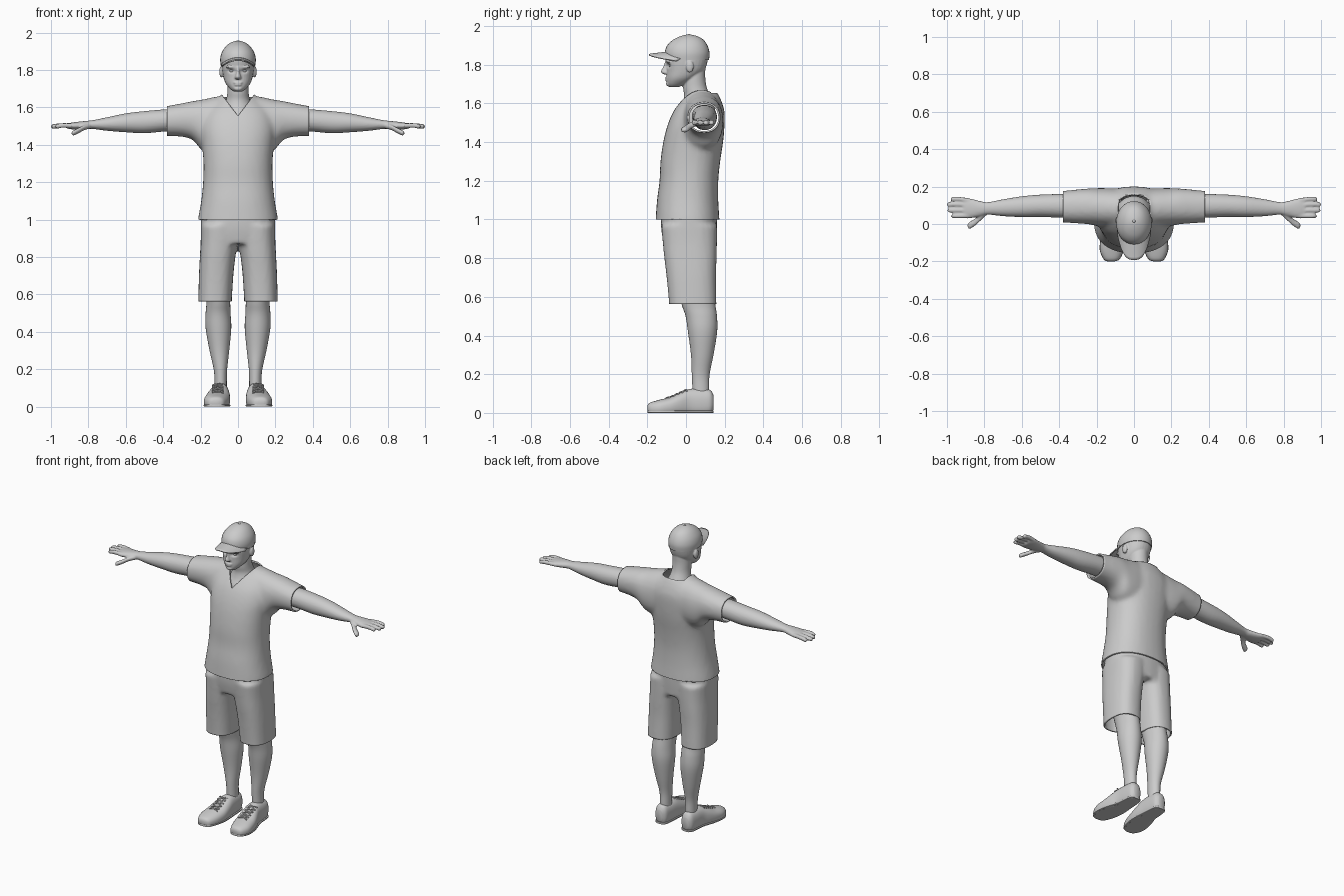
import bpy, bmesh, math

cube = bpy.data.objects.get("Cube")
if cube:
    bpy.data.objects.remove(cube, do_unlink=True)

grey = bpy.data.materials.new("plain grey")
grey.use_nodes = True
grey.diffuse_color = (.6, .6, .6, 1)
grey.node_tree.nodes["Principled BSDF"].inputs["Base Color"].default_value = (.6, .6, .6, 1)


def spline(rows, steps):
    """Smoothly resample rows of numbers."""
    out = []
    for i in range(len(rows) - 1):
        p = [rows[min(max(i + k, 0), len(rows) - 1)] for k in (-1, 0, 1, 2)]
        for s in range(steps):
            t = s / steps
            out.append([b + (c - a) * t / 2 + (a - 2.5 * b + 2 * c - d / 2) * t * t
                        + (1.5 * (b - c) + (d - a) / 2) * t ** 3 for a, b, c, d in zip(*p)])
    return out + [list(rows[-1])]


def loft(bm, axis, rows, power=2.0, side=1, count=32, steps=4):
    """Skin rounded sections: position on axis, then low and high of the other two axes."""
    rings = []
    for pos, a0, a1, b0, b1 in spline(rows, steps):
        ring = []
        for k in range(count):
            t = math.tau * k / count
            c, s = math.cos(t), math.sin(t)
            a = (a0 + a1) / 2 + (a1 - a0) / 2 * math.copysign(abs(c) ** (2 / power), c)
            b = (b0 + b1) / 2 + (b1 - b0) / 2 * math.copysign(abs(s) ** (2 / power), s)
            co = {"x": (pos, a, b), "y": (a, pos, b), "z": (a, b, pos)}[axis]
            ring.append(bm.verts.new((co[0] * side, co[1], co[2])))
        rings.append(ring)
    for r, q in zip(rings, rings[1:]):
        for k in range(count):
            bm.faces.new((r[k], r[k - 1], q[k - 1], q[k]))
    bm.faces.new(rings[0])
    bm.faces.new(rings[-1])


def upright(rows):
    """Symmetric sections: height, half width, front, back."""
    return [(z, -w, w, f, b) for z, w, f, b in rows]


def ball(bm, centre, size):
    x, y, z = centre
    rows = []
    for i in range(9):
        t = math.radians(-84 + 21 * i)
        c, s = math.cos(t), math.sin(t)
        rows.append((z + size[2] * s, x - size[0] * c, x + size[0] * c, y - size[1] * c, y + size[1] * c))
    loft(bm, "z", rows, count=16, steps=1)


def digit(bm, points, ry, rz):
    """Finger along x with a rounded tip."""
    tip = points[-1]
    rows = [(x, y - ry, y + ry, z - rz, z + rz) for x, y, z in points]
    for f in (.7, .15):
        rows.append((tip[0] + rz * (1 - f), tip[1] - ry * f, tip[1] + ry * f, tip[2] - rz * f, tip[2] + rz * f))
    loft(bm, "x", rows, count=12, steps=3)


def finish(name, bm, angle=40):
    bmesh.ops.recalc_face_normals(bm, faces=bm.faces)
    mesh = bpy.data.meshes.new(name)
    bm.to_mesh(mesh)
    bm.free()
    mesh.materials.append(grey)
    mesh.shade_smooth()
    mesh.set_sharp_from_angle(angle=math.radians(angle))
    obj = bpy.data.objects.new(name, mesh)
    bpy.context.collection.objects.link(obj)
    return obj


def fuse(bm, voxel, rounds):
    """Merge overlapping solids into one soft skin."""
    obj = finish("blend", bm)
    rem = obj.modifiers.new("merge", "REMESH")
    rem.mode = "VOXEL"
    rem.voxel_size = voxel
    soft = obj.modifiers.new("soften", "SMOOTH")
    soft.iterations = rounds
    ev = obj.evaluated_get(bpy.context.evaluated_depsgraph_get())
    out = bmesh.new()
    out.from_mesh(ev.to_mesh())
    ev.to_mesh_clear()
    bpy.data.objects.remove(obj, do_unlink=True)
    return out


def cut(bm, co, normal, clear=True):
    geom = bm.verts[:] + bm.edges[:] + bm.faces[:]
    bmesh.ops.bisect_plane(bm, geom=geom, plane_co=co, plane_no=normal, clear_outer=clear)


def mirrored(obj):
    mod = obj.modifiers.new("mirror", "MIRROR")
    mod.use_mirror_merge = False


def thicken(obj, depth):
    mod = obj.modifiers.new("cloth", "SOLIDIFY")
    mod.thickness = depth
    mod.offset = -1


# Shirt: torso and sleeves merged, then hemmed and opened at the neck
bm = bmesh.new()
loft(bm, "z", upright([
    (.94, .217, -.16, .177), (1, .214, -.157, .173), (1.1, .197, -.15, .167),
    (1.2, .187, -.137, .167), (1.3, .185, -.132, .177), (1.4, .192, -.118, .192),
    (1.48, .2, -.098, .199), (1.55, .19, -.07, .2), (1.6, .16, -.037, .188),
    (1.65, .1, 0, .165), (1.69, .07, .02, .135)]), 2.3)
for side in (1, -1):
    loft(bm, "x", [
        (0, -.03, .18, 1.4, 1.665), (.1, -.02, .19, 1.36, 1.66), (.19, -.012, .192, 1.37, 1.642),
        (.24, -.002, .19, 1.425, 1.634), (.3, .003, .185, 1.443, 1.622),
        (.38, .008, .177, 1.447, 1.607), (.43, .01, .175, 1.45, 1.6)], 2.2, side)
bm = fuse(bm, .014, 5)
cut(bm, (0, 0, 1), (0, 0, -1))
for side in (1, -1):
    cut(bm, (side * .38, 0, 0), (side, 0, 0))
    cut(bm, (0, 0, 1.555), (-side * 1.3, 0, 1), False)
cut(bm, (0, 0, 1.655), (0, 0, 1), False)
cut(bm, (0, .06, 0), (0, 1, 0), False)
gone = []
for f in bm.faces:
    c = f.calc_center_median()
    if c.z > (1.655 if c.y > .06 else 1.555 + 1.3 * abs(c.x)) and abs(c.x) < .085:
        gone.append(f)
bmesh.ops.delete(bm, geom=gone, context="FACES")
thicken(finish("shirt", bm), .009)

# Shorts
bm = bmesh.new()
loft(bm, "z", upright([(.87, .19, -.115, .155), (.95, .198, -.128, .16), (1.03, .198, -.13, .162)]), 2.4)
for side in (1, -1):
    loft(bm, "z", [
        (.52, .033, .214, -.088, .157), (.57, .033, .212, -.088, .157), (.7, .025, .209, -.1, .155),
        (.8, .014, .204, -.112, .158), (.88, 0, .2, -.12, .16), (.97, -.01, .199, -.128, .161)], 2.5, side)
bm = fuse(bm, .012, 3)
cut(bm, (0, 0, .563), (0, 0, -1))
cut(bm, (0, 0, 1.02), (0, 0, 1))
thicken(finish("shorts", bm), .009)

# Legs
bm = bmesh.new()
loft(bm, "z", [
    (.07, .06, .125, .035, .12), (.13, .06, .125, .033, .12), (.2, .058, .13, .03, .122),
    (.3, .047, .152, .026, .142), (.42, .036, .173, .01, .161), (.5, .04, .173, -.002, .16),
    (.57, .042, .169, -.025, .15), (.72, .045, .18, -.06, .13)])
mirrored(finish("legs", bm))

# Shoes resting flat on the ground, with soles
top = [(-.2, .105, .14, .012, .035), (-.188, .077, .162, -.01, .052), (-.14, .055, .182, -.02, .067),
       (-.08, .043, .178, -.02, .082), (-.03, .042, .165, -.02, .105), (.02, .046, .148, -.02, .124),
       (.08, .05, .142, -.02, .124), (.125, .056, .135, -.01, .118), (.143, .075, .118, .02, .09)]
bm = bmesh.new()
loft(bm, "y", top, 2.4)
for v in bm.verts:
    v.co.z = max(v.co.z, 0)
mirrored(finish("shoes", bm))

bm = bmesh.new()
loft(bm, "y", [(y, a - .001, b + .001, 0, .012) for y, a, b, low, high in top], 6)
mirrored(finish("soles", bm))

# Laces crossing the instep
bm = bmesh.new()
sections = spline(top, 6)
for i in range(5):
    for way in (1, -1):
        rows = []
        for k in range(9):
            u = k / 4 - 1
            y = -.095 + i * .022 + way * u * .011
            pos, a, b, low, high = min(sections, key=lambda r: abs(r[0] - y))
            lift = (1 - abs(u * .06 / (b - a)) ** 2.4) ** (1 / 2.4)
            z = (low + high) / 2 + (high - low) / 2 * lift + .002
            rows.append((.108 + u * .03, y - .004, y + .004, z - .004, z + .004))
        loft(bm, "x", rows, count=8, steps=1)
mirrored(finish("laces", bm))

# Arms with hands
bm = bmesh.new()
loft(bm, "x", [
    (.28, .03, .155, 1.475, 1.592), (.38, .034, .16, 1.472, 1.59), (.5, .037, .157, 1.462, 1.58),
    (.6, .037, .148, 1.467, 1.568), (.7, .042, .132, 1.475, 1.547), (.78, .05, .117, 1.485, 1.531),
    (.82, .042, .122, 1.483, 1.527), (.88, .03, .137, 1.482, 1.52), (.915, .033, .137, 1.487, 1.514)], 2.1)
for x, y in ((.972, .133), (.991, .104), (.988, .073), (.968, .043)):
    digit(bm, [(.88, .085 + (y - .088) * .9, 1.502), (.935, y, 1.504), (x, y, 1.498)], .0125, .0125)
digit(bm, [(.79, .065, 1.5), (.82, .038, 1.493), (.85, .01, 1.477), (.88, -.008, 1.463)], .02, .0145)
mirrored(finish("arms", fuse(bm, .006, 2), 180))

# Head, neck and upper chest
bm = bmesh.new()
loft(bm, "z", upright([
    (1.48, .1, -.05, .14), (1.55, .1, -.045, .15), (1.6, .082, -.02, .145), (1.64, .064, -.01, .125),
    (1.68, .057, -.015, .108), (1.73, .056, -.015, .1), (1.78, .055, -.015, .1)]))
loft(bm, "z", upright([
    (1.684, .022, -.085, -.04), (1.7, .043, -.097, .0), (1.73, .067, -.1, .05), (1.77, .08, -.1, .094),
    (1.82, .087, -.104, .112), (1.87, .086, -.1, .115), (1.92, .06, -.07, .09), (1.94, .02, -.02, .04)]), 2.2)
loft(bm, "z", upright([
    (1.75, .012, -.112, -.08), (1.758, .018, -.127, -.08), (1.768, .015, -.129, -.08),
    (1.79, .009, -.118, -.08), (1.82, .011, -.107, -.08)]), count=16)
for z, w in ((1.732, .026), (1.72, .021)):
    ball(bm, (0, -.096, z), (w, .012, .006))
ball(bm, (0, -.088, 1.7), (.024, .016, .013))
for side in (1, -1):
    ball(bm, (side * .036, -.088, 1.815), (.03, .015, .007))
    ball(bm, (side * .089, .02, 1.79), (.011, .02, .031))
bm = fuse(bm, .0045, 2)
for v in bm.verts:
    if v.co.y < -.04:
        dx, dz = (abs(v.co.x) - .033) / .017, (v.co.z - 1.795) / .01
        v.co.y += .013 * math.exp(-dx * dx - dz * dz)
finish("head", bm, 180)

# Eyes
bm = bmesh.new()
ball(bm, (.033, -.075, 1.795), (.014, .014, .009))
mirrored(finish("eyes", bm))

# Cap crown, button and brim
bm = bmesh.new()
loft(bm, "z", upright([
    (1.825, .093, -.106, .119), (1.86, .095, -.11, .122), (1.895, .086, -.1, .113), (1.925, .066, -.072, .094),
    (1.944, .043, -.037, .067), (1.954, .018, -.005, .035), (1.955, .003, .012, .018)]), 2.05)
ball(bm, (0, .015, 1.954), (.008, .008, .005))
finish("cap_crown", bm)

bm = bmesh.new()
grid = []
for i in range(25):
    u = i / 12 - 1
    root, tip = -.1 * math.sqrt(1 - .92 * u * u), -.192 + .14 * abs(u) ** 3
    grid.append([bm.verts.new((.091 * u, root + (tip - root) * k / 6, 1.868 - .036 * u * u - .012 * k / 6))
                 for k in range(7)])
for p, q in zip(grid, grid[1:]):
    for k in range(6):
        bm.faces.new((p[k], q[k], q[k + 1], p[k + 1]))
thicken(finish("cap_brim", bm), .007)
